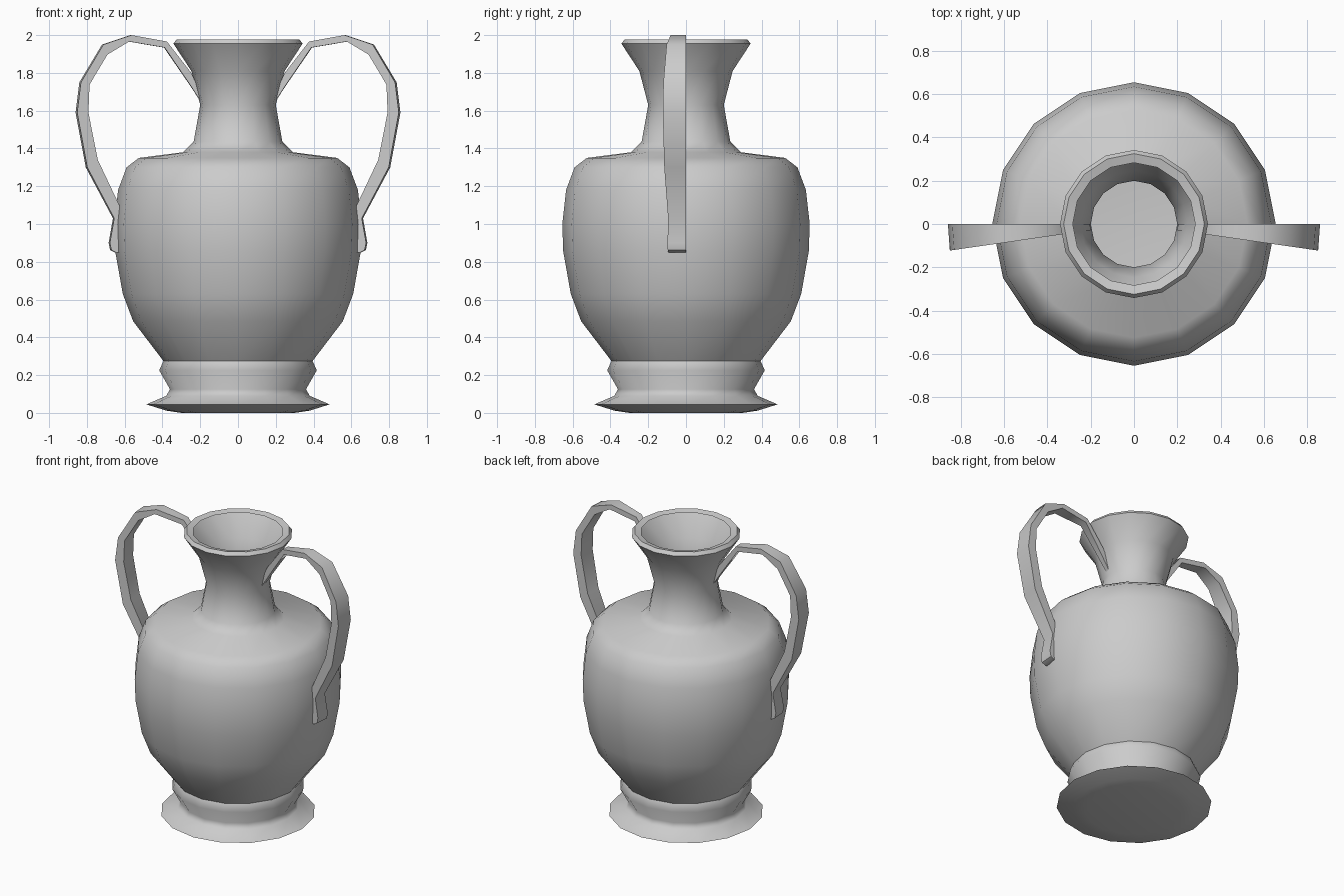
import bpy, bmesh, math

if "Cube" in bpy.data.objects:
    bpy.data.objects.remove(bpy.data.objects["Cube"])

SIDES = 16


def finish(bm, name, angle):
    bmesh.ops.recalc_face_normals(bm, faces=bm.faces[:])
    mesh = bpy.data.meshes.new(name)
    bm.to_mesh(mesh)
    bm.free()
    obj = bpy.data.objects.new(name, mesh)
    bpy.context.collection.objects.link(obj)
    bpy.ops.object.select_all(action='DESELECT')
    obj.select_set(True)
    bpy.context.view_layer.objects.active = obj
    bpy.ops.object.shade_smooth_by_angle(angle=math.radians(angle))
    return obj


def polar(r, a, z):
    return (r * math.cos(a), r * math.sin(a), z)


# Vase body: thin lathed wall (radius, height) from base to the inner rim
profile = [(.30, 0), (.38, .012), (.485, .045), (.38, .09), (.36, .125),
           (.417, .225), (.395, .275), (.555, .485), (.61, .63), (.65, .855),
           (.655, 1.0), (.635, 1.18), (.59, 1.30), (.525, 1.35), (.29, 1.38),
           (.235, 1.435), (.20, 1.63), (.247, 1.81), (.342, 1.955),
           (.325, 1.978), (.283, 1.968)]
bm = bmesh.new()
rings = [[bm.verts.new(polar(r, 2 * math.pi * i / SIDES, z)) for i in range(SIDES)]
         for r, z in profile]
for low, high in zip(rings, rings[1:]):
    for i in range(SIDES):
        j = (i + 1) % SIDES
        bm.faces.new((low[i], low[j], high[j], high[i]))
bm.faces.new(rings[0][::-1])
# Keep outward orientation of the open shell
finish(bm, "vase_body", 60)

# Handles: strap outline swept through a small angle around the vase axis
outer = [(.203, 1.70), (.25, 1.80), (.38, 1.966), (.57, 2.0), (.72, 1.95),
         (.84, 1.75), (.86, 1.59), (.806, 1.30), (.662, 1.03), (.685, .90),
         (.677, .862), (.65, .848)]
inner = [(.206, 1.66), (.262, 1.745), (.392, 1.934), (.582, 1.966), (.698, 1.897),
         (.794, 1.738), (.80, 1.59), (.75, 1.34), (.635, 1.10), (.63, .95),
         (.63, .88), (.63, .85)]
SWEEP = -math.radians(8.2)


def handle(name, side):
    bm = bmesh.new()
    loops = []
    for (ro, zo), (ri, zi) in zip(outer, inner):
        corners = [polar(ro, 0, zo), polar(ro, SWEEP, zo),
                   polar(ri, SWEEP, zi), polar(ri, 0, zi)]
        loops.append([bm.verts.new((side * x, y, z)) for x, y, z in corners])
    for a, b in zip(loops, loops[1:]):
        for i in range(4):
            j = (i + 1) % 4
            bm.faces.new((a[i], a[j], b[j], b[i]))
    bm.faces.new(loops[0])
    bm.faces.new(loops[-1][::-1])
    return finish(bm, name, 50)


handle("right_handle", 1)
handle("left_handle", -1)
